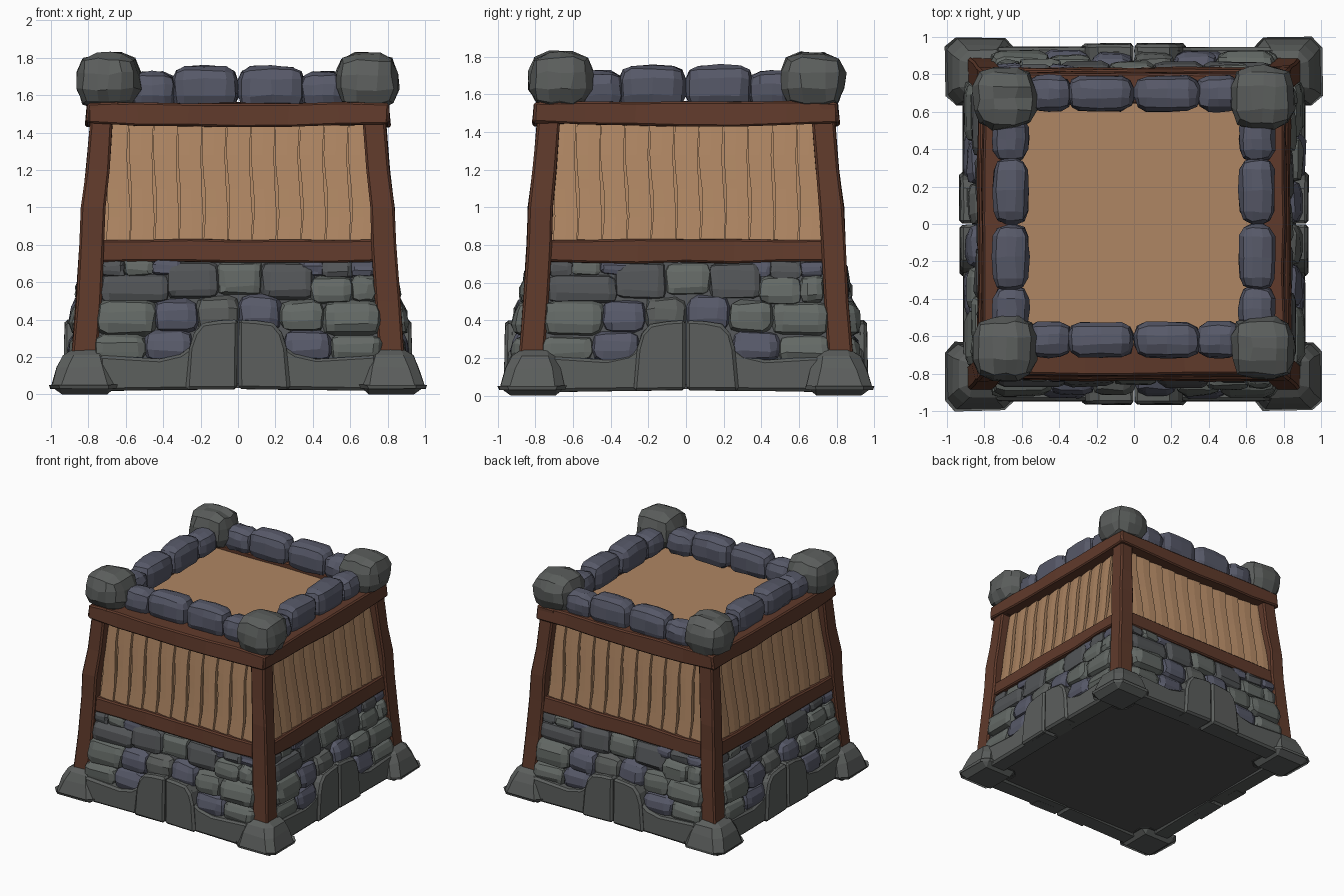
import bpy, bmesh, math, random
from mathutils import Vector

if "Cube" in bpy.data.objects:
    bpy.data.objects.remove(bpy.data.objects["Cube"])

random.seed(7)
COLORS = {
    "grey":  (0.105, 0.112, 0.108), "dark": (0.085, 0.09, 0.095),
    "green": (0.125, 0.14, 0.13),   "blue": (0.095, 0.1, 0.14),
    "wood":  (0.115, 0.042, 0.024), "tan":  (0.43, 0.24, 0.125),
    "floor": (0.08, 0.08, 0.08),
}
MATS = {}
for key, rgb in COLORS.items():
    MATS[key] = bpy.data.materials.new(key)
    MATS[key].diffuse_color = (*rgb, 1)


def jitter(verts, a):
    for v in verts:
        v.co += Vector([random.uniform(-a, a) for _ in range(3)])


def loft(bm, rings):
    """Skin a list of equal-length rings and cap both ends."""
    vs = [[bm.verts.new(p) for p in r] for r in rings]
    n = len(vs[0])
    for a, b in zip(vs, vs[1:]):
        for i in range(n):
            bm.faces.new((a[i], a[(i + 1) % n], b[(i + 1) % n], b[i]))
    bm.faces.new(vs[0][::-1])
    bm.faces.new(vs[-1])
    bmesh.ops.recalc_face_normals(bm, faces=bm.faces[:])
    bm.normal_update()
    return [v for r in vs for v in r]


def chamfer(bm, width, angle=0.7):
    """Bevel the edges sharper than the angle."""
    bm.normal_update()
    bmesh.ops.bevel(bm, geom=[e for e in bm.edges if abs(e.calc_face_angle(0)) > angle],
                    offset=width, segments=1, affect='EDGES')


def square(x0, x1, y0, y1, z):
    return [(x0, y0, z), (x1, y0, z), (x1, y1, z), (x0, y1, z)]


def rock(bm, x0, x1, y0, y1, z0, z1, lean=0.0, round_=0.3, jit=0.007, puff=0.0):
    """Chiselled stone: a bevelled, jittered, optionally leaning or swollen box."""
    t = bmesh.new()
    loft(t, [square(x0, x1, y0, y1, z0), square(x0, x1, y0, y1, z1)])
    off = round_ * min(x1 - x0, y1 - y0, z1 - z0)
    bmesh.ops.bevel(t, geom=t.edges[:], offset=off, segments=2,
                    profile=0.5, affect='EDGES')
    if puff:  # add a middle loop and swell it
        xm = (x0 + x1) / 2
        bmesh.ops.bisect_plane(t, geom=t.verts[:] + t.edges[:] + t.faces[:],
                               plane_co=(xm, 0, 0), plane_no=(1, 0, 0))
        for v in t.verts:
            f = 1 + puff - 2 * puff * abs(2 * (v.co.x - xm) / (x1 - x0)) ** 2
            v.co.y = (y0 + y1) / 2 + (v.co.y - (y0 + y1) / 2) * f
            v.co.z = z0 + (v.co.z - z0) * (1 + (f - 1) * .5)
    jitter(t.verts, jit)
    for v in t.verts:
        v.co.y += lean * (v.co.z - (z0 + z1) / 2)
    merge(bm, t)


def merge(bm, t):
    me = bpy.data.meshes.new("tmp")
    t.to_mesh(me)
    t.free()
    bm.from_mesh(me)
    bpy.data.meshes.remove(me)


def place(name, bm, mat, k=0, scale=(1, 1, 1), loc=(0, 0, 0)):
    """Turn a bmesh into an object, turned k quarter turns about z."""
    bmesh.ops.recalc_face_normals(bm, faces=bm.faces[:])
    me = bpy.data.meshes.new(name)
    bm.to_mesh(me)
    bm.free()
    me.materials.append(MATS[mat])
    ob = bpy.data.objects.new(name, me)
    bpy.context.collection.objects.link(ob)
    ob.rotation_euler.z = k * math.pi / 2
    ob.scale, ob.location = scale, loc


def beam(x, y0, y1, z0, z1, lean, sag):
    """Horizontal hewn beam with a slightly wavy outline."""
    bm = bmesh.new()
    rings = []
    for i in range(7):
        px = -x + 2 * x * i / 6
        d = sag * (1 - (px / x) ** 2)
        rings.append([(px, y0, z0 - d), (px, y0 + lean, z1), (px, y1, z1), (px, y1, z0 - d)])
    jitter(loft(bm, rings), 0.006)
    chamfer(bm, .01)
    return bm


def prism(bm, outline, y0, y1, slope):
    """Extrude a front outline in y, leaning back by slope, chipped edges."""
    t = bmesh.new()
    loft(t, [[(x, y0 + slope * z, z) for x, z in outline], [(x, y1, z) for x, z in outline]])
    chamfer(t, .016)
    jitter(t.verts, 0.002)
    merge(bm, t)


# Wall stones of one side: colour, x0, x1, z0, z1
STONES = [
    ("green", -.77, -.49, .18, .32), ("blue", -.50, -.24, .18, .345),
    ("blue", .24, .50, .18, .345), ("green", .49, .77, .18, .32),
    ("green", -.76, -.43, .315, .51), ("blue", -.45, -.21, .33, .51),
    ("grey", -.225, .01, .34, .525), ("blue", .00, .235, .34, .535),
    ("green", .225, .465, .335, .505), ("green", .45, .765, .315, .505),
    ("dark", -.74, -.36, .49, .645), ("dark", -.38, -.10, .51, .71),
    ("green", -.115, .135, .53, .71), ("dark", .12, .41, .51, .71),
    ("green", .38, .62, .48, .635), ("green", .60, .74, .49, .64),
    ("dark", -.74, -.60, .63, .72), ("green", -.615, -.45, .635, .725),
    ("blue", -.46, -.30, .64, .72), ("blue", .32, .46, .63, .72),
    ("dark", .44, .62, .62, .72), ("blue", .60, .74, .63, .715),
]
# half outline of the plinth, rising in a step towards the middle
PLINTH = [(-.74, .02), (-.003, .03), (-.003, .40), (-.10, .395), (-.19, .38),
          (-.235, .33), (-.26, .25), (-.31, .215), (-.42, .19), (-.74, .21)]

for k, side in enumerate(("front", "right", "back", "left")):
    narrow = k % 2
    # plinth, two mirrored halves that bulge at the step
    bm = bmesh.new()
    for s in (1, -1):
        prism(bm, [(s * x, z) for x, z in PLINTH], -.95, -.79, 0.03)
        prism(bm, [(s * x, z) for x, z in PLINTH[1:7] + [(-.28, .025)]], -.968, -.85, 0.02)
    place(side + "_plinth", bm, "grey", k, (1, .965 if narrow else 1, 1))

    # field stones of the lower wall, grouped by colour
    groups = {}
    for col, x0, x1, z0, z1 in STONES:
        zc = (z0 + z1) / 2
        out = min(.925, 1.025 - .26 * zc) + random.uniform(-.012, .008)
        rock(groups.setdefault(col, bmesh.new()), x0, x1, -out, -.72, z0, z1, .15, .34, .007)
    for col, bm in groups.items():
        place(f"{side}_wall_stones_{col}", bm, col, k, (1, .98 if narrow else 1, 1))

    # bowed planks with tapered slits
    bm = bmesh.new()
    for i in range(11):
        x0 = -.71 + i * .1305
        rings = []
        bow = random.uniform(.006, .012)
        for z, gap in ((.79, .001), (.95, .004), (1.1, .008), (1.15, .006), (1.28, .004), (1.46, .001)):
            y = -.803 + (z - .8) * .13
            b = bow * math.sin((z - .79) * 9)
            a, c = x0 + gap + b, x0 + .1305 - gap + b
            m = (a + c) / 2
            rings.append([(a, y + .008, z), (m, y - .004, z), (c, y - .008, z),
                          (c, y + .05, z), (a, y + .05, z)])
        loft(bm, rings)
    place(side + "_planks", bm, "tan", k)

    # timber rails
    place(side + "_middle_beam", beam(.77, -.838, -.70, .71, .83, .012, .004), "wood", k)
    place(side + "_top_beam", beam(.805, -.815, -.64, 1.45, 1.56, .012, .018), "wood", k)

    # leaning corner post
    bm = bmesh.new()
    rings = [square(-o, -o + w, -o, -o + w, z) for z, o, w in (
        (.15, .893, .135), (.5, .866, .135), (.8, .846, .13), (1.0, .838, .13),
        (1.2, .812, .125), (1.52, .785, .12))]
    jitter(loft(bm, rings), 0.004)
    chamfer(bm, .012, 1)
    place(side + "_corner_post", bm, "wood", k)

    # tapered corner foot with chipped edges
    bm = bmesh.new()
    loft(bm, [square(-.99, -.65, -.99, -.65, .005), square(-1.0, -.645, -1.0, -.645, .03),
              square(-.965, -.67, -.965, -.67, .15), square(-.915, -.70, -.915, -.70, .255)])
    chamfer(bm, .05, .8)
    for v in bm.verts:
        if v.co.z > .02:
            v.co += Vector((random.uniform(-.005, .005), random.uniform(-.005, .005), 0))
        v.co.z = v.co.z if v.co.z > .012 else 0
    place(side + "_corner_foot", bm, "grey", k, (1, .99, 1) if not narrow else (.99, 1, 1))

    # parapet stones
    bm = bmesh.new()
    for s in (1, -1):
        for a, b, top in ((.0, .355, 1.75), (.33, .58, 1.72)):
            rock(bm, min(s * a, s * b), max(s * a, s * b), -.75, -.567, 1.53, top, 0, .36, .006, .06)
    place(side + "_parapet_stones", bm, "blue", k, loc=(0, 0 if narrow else .04, 0))

    # big corner cap stone
    bm = bmesh.new()
    cx, cy = ((-.69, -.665), (.69, -.665), (.69, .675), (-.69, .675))[k]
    o = .166
    rock(bm, -o, o, -o, o, 1.53, 1.82, 0, .36, .01, .02)
    for v in bm.verts:
        if v.co.z < 1.6:
            v.co.x *= .97
            v.co.y *= .97
    place(side + "_corner_cap_stone", bm, "grey", k, loc=(cx, cy, 0))

# mortar core, plank backing, roof deck and underside
for name, mat, levels in (
        ("mortar_core", "dark", ((.06, .865), (.3, .865), (.76, .79))),
        ("plank_backing", "tan", ((.74, .79), (1.47, .70))),
        ("roof_deck", "tan", ((1.45, .72), (1.52, .72))),
        ("underside", "floor", ((.035, .81), (.07, .81)))):
    bm = bmesh.new()
    loft(bm, [square(-h, h, -h, h, z) for z, h in levels])
    place(name, bm, mat)

for m in bpy.data.materials:
    if m.users and not m.is_grease_pencil:
        m.use_nodes = True
        m.node_tree.nodes["Principled BSDF"].inputs["Base Color"].default_value = m.diffuse_color
